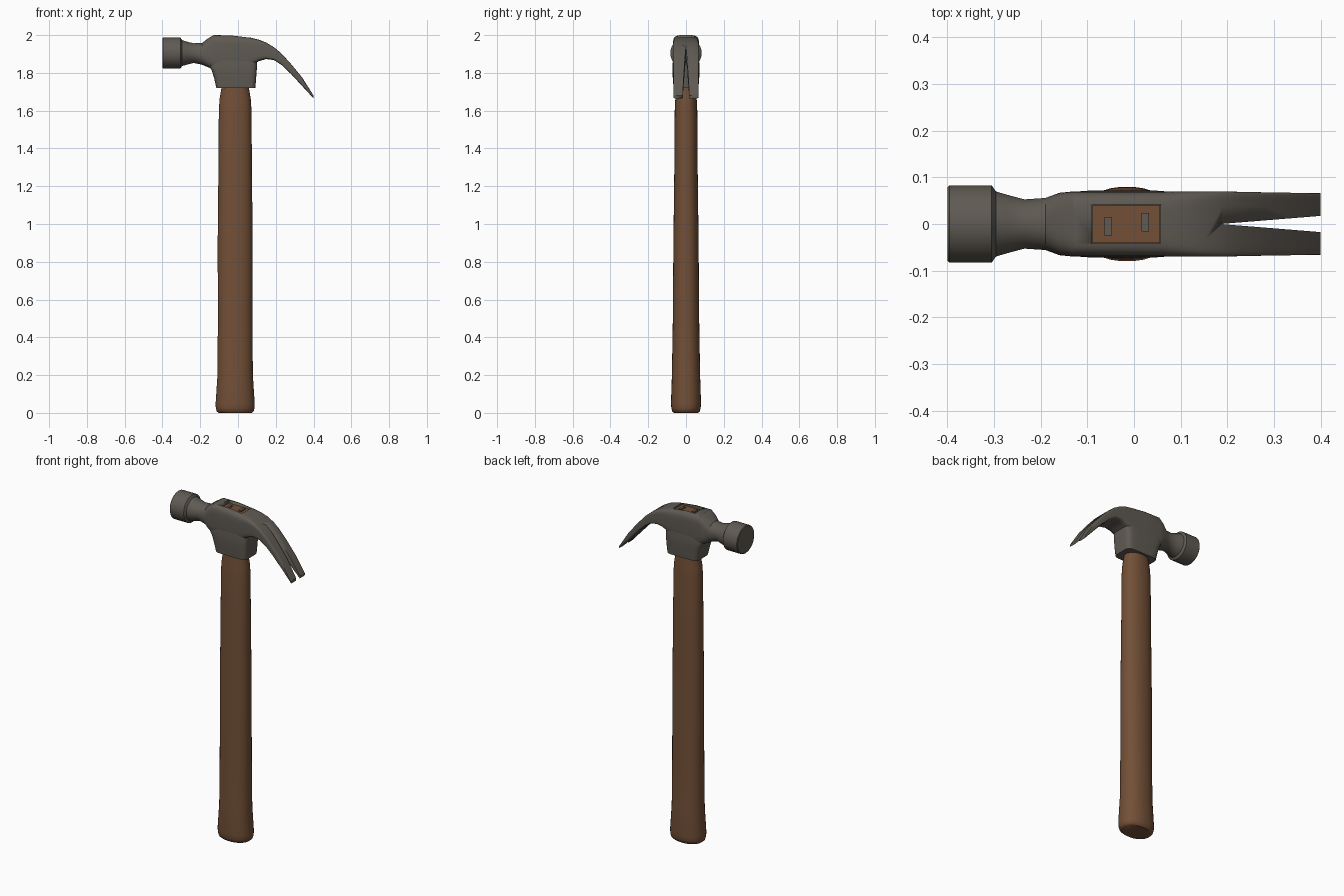
import bpy, bmesh, math
from mathutils import Vector

if "Cube" in bpy.data.objects:
    bpy.data.objects.remove(bpy.data.objects["Cube"])


def material(name, rgb):
    m = bpy.data.materials.new(name)
    m.diffuse_color = (*rgb, 1)
    m.use_nodes = True
    m.node_tree.nodes["Principled BSDF"].inputs["Base Color"].default_value = m.diffuse_color
    return m


WOOD = material("brown wood", (0.17, 0.08, 0.038))
STEEL = material("dark steel", (0.115, 0.102, 0.086))


def outline(a, b, n, count=32):
    """Superellipse: n=2 is round, larger n is boxier."""
    pts = []
    for i in range(count):
        t = 2 * math.pi * (i + 0.5) / count
        c, s = math.cos(t), math.sin(t)
        pts.append((math.copysign(abs(c) ** (2 / n), c) * a,
                    math.copysign(abs(s) ** (2 / n), s) * b))
    return pts


def loft(name, rings, mat, angle=30):
    bm = bmesh.new()
    loops = [[bm.verts.new(p) for p in ring] for ring in rings]
    for r0, r1 in zip(loops, loops[1:]):
        for i in range(len(r0)):
            j = (i + 1) % len(r0)
            bm.faces.new((r0[i], r0[j], r1[j], r1[i]))
    bm.faces.new(loops[0])
    bm.faces.new(loops[-1])
    bmesh.ops.recalc_face_normals(bm, faces=bm.faces)
    me = bpy.data.meshes.new(name)
    bm.to_mesh(me)
    bm.free()
    ob = bpy.data.objects.new(name, me)
    bpy.context.collection.objects.link(ob)
    me.materials.append(mat)
    bpy.ops.object.select_all(action='DESELECT')
    ob.select_set(True)
    bpy.context.view_layer.objects.active = ob
    bpy.ops.object.shade_smooth_by_angle(angle=math.radians(angle))
    return ob


def prism(name, base, z0, z1, mat):
    return loft(name, [[Vector((x, y, z)) for x, y in base] for z in (z0, z1)], mat)


def rect(x0, x1, y0, y1):
    return [(x0, y0), (x1, y0), (x1, y1), (x0, y1)]


def cut(ob, cutter):
    mod = ob.modifiers.new("cut", 'BOOLEAN')
    mod.operation = 'DIFFERENCE'
    mod.solver = 'EXACT'
    mod.object = cutter
    bpy.context.view_layer.objects.active = ob
    bpy.ops.object.modifier_apply(modifier=mod.name)
    bpy.data.objects.remove(cutter)


# Handle: z, half width x, half depth y
CX = -0.015
sections = [(0, .088, .064), (.008, .098, .073), (.025, .103, .078), (.05, .104, .08),
            (.2, .094, .075), (.5, .092, .07), (.9, .093, .067), (1.3, .089, .062),
            (1.6, .087, .06), (1.66, .083, .057), (1.72, .073, .052), (1.8, .07, .05)]
loft("handle", [[Vector((CX + x, y, z)) for x, y in outline(a, b, 2.2)]
                for z, a, b in sections], WOOD, 40)

# Head: striking face, neck, body and claw as slices along x
# x, bottom z, top z, half depth y, squareness
slices = [(-.4, 1.826, 1.984, .079, 2), (-.396, 1.822, 1.988, .083, 2),
          (-.305, 1.822, 1.988, .083, 2), (-.296, 1.836, 1.974, .07, 2),
          (-.265, 1.845, 1.964, .061, 2), (-.235, 1.852, 1.957, .053, 2),
          (-.19, 1.843, 1.959, .056, 2.3), (-.16, 1.83, 1.982, .067, 3.5),
          (-.13, 1.82, 2.0, .07, 5), (-.03, 1.82, 1.999, .07, 5),
          (.06, 1.83, 1.988, .07, 5), (.11, 1.862, 1.976, .07, 6),
          (.15, 1.873, 1.96, .07, 7), (.19, 1.868, 1.936, .07, 8),
          (.23, 1.842, 1.903, .069, 8), (.28, 1.795, 1.848, .068, 8),
          (.34, 1.73, 1.775, .067, 8), (.4, 1.665, 1.68, .066, 8)]
head = loft("hammer_head", [[Vector((x, y, (lo + hi) / 2 + z))
                             for y, z in outline(w, (hi - lo) / 2, n)]
                            for x, lo, hi, w, n in slices], STEEL)

# Claw slot and the eye in the top of the head
cut(head, prism("slot_cutter", [(.185, 0), (.42, -.019), (.42, .019)], 1.5, 2.1, STEEL))
cut(head, prism("eye_cutter", rect(-.09, .057, -.042, .042), 1.96, 2.1, STEEL))

# Collar around the top of the handle: z, x range, half depth
collar = [(1.72, -.115, .092, .066), (1.77, -.126, .096, .07),
          (1.81, -.138, .099, .072), (1.835, -.152, .101, .072), (1.87, -.145, .101, .069)]
loft("head_collar", [[Vector(((x0 + x1) / 2 + x, y, z))
                      for x, y in outline((x1 - x0) / 2, w, 6)]
                     for z, x0, x1, w in collar], STEEL)

# Handle end showing in the eye, held by two steel wedges
prism("handle_end", rect(-.089, .056, -.041, .041), 1.94, 1.98, WOOD)
for i, (x, y) in enumerate([(-.055, -.005), (.024, .004)]):
    prism(f"wedge_{i + 1}", rect(x - .008, x + .008, y - .02, y + .02), 1.95, 1.988, STEEL)
